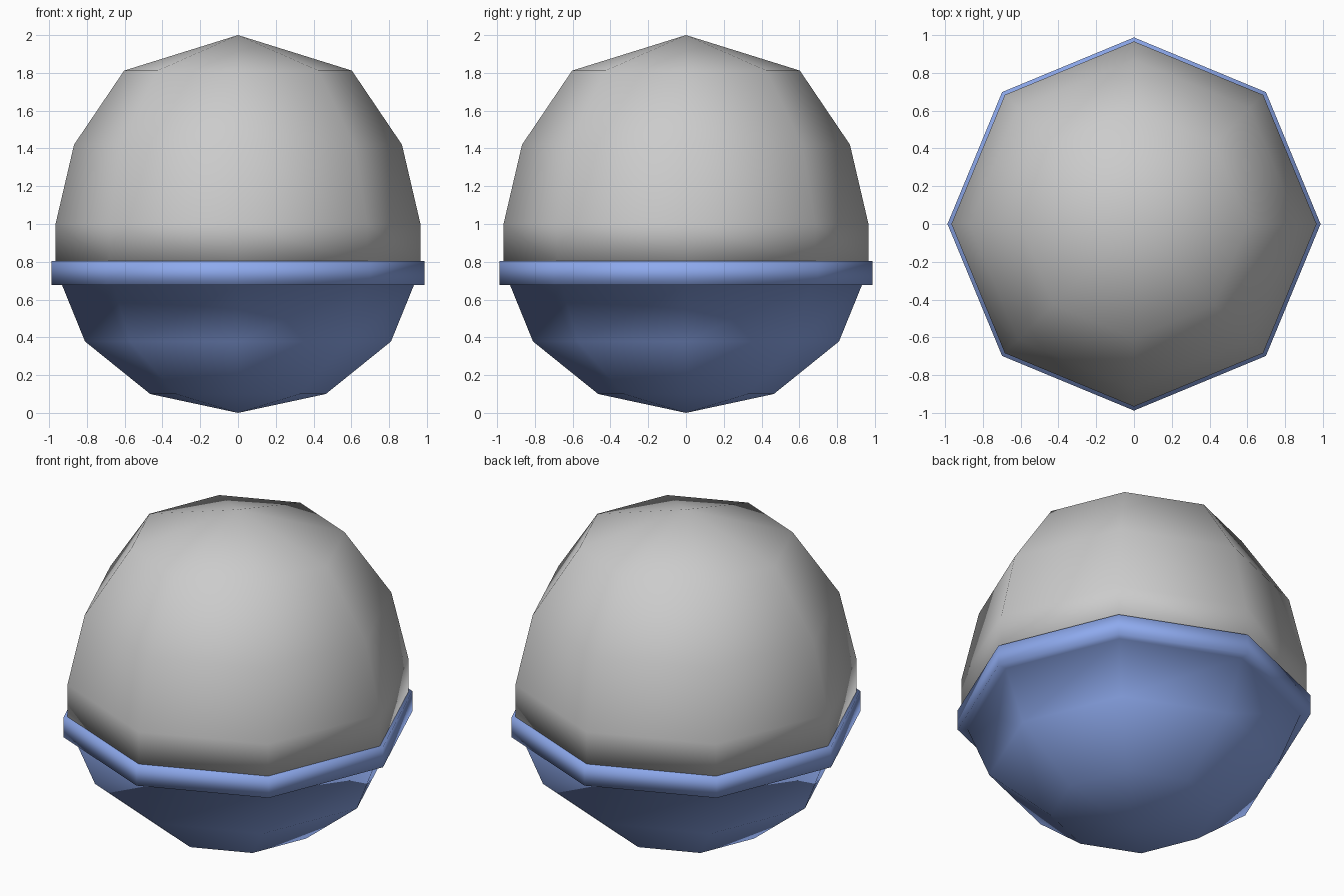
import bpy, bmesh
from math import cos, sin, pi

if "Cube" in bpy.data.objects:
    bpy.data.objects.remove(bpy.data.objects["Cube"])

SIDES = 8


def lathe(name, profile, colour=None):
    """Spin a (radius, z) profile; zero radius makes a pole, an open end is capped."""
    bm = bmesh.new()
    rings = []
    for r, z in profile:
        n = 1 if r == 0 else SIDES
        rings.append([bm.verts.new((r * cos(2 * pi * i / SIDES), r * sin(2 * pi * i / SIDES), z))
                      for i in range(n)])
    for a, b in zip(rings, rings[1:]):
        for i in range(SIDES):
            j = (i + 1) % SIDES
            quad = [a[i % len(a)], a[j % len(a)], b[j % len(b)], b[i % len(b)]]
            bm.faces.new(list(dict.fromkeys(quad)))
    for ring in (rings[0], rings[-1]):
        if len(ring) > 1:
            bm.faces.new(ring)
    bmesh.ops.recalc_face_normals(bm, faces=bm.faces)
    for f in bm.faces:
        f.smooth = True
    me = bpy.data.meshes.new(name)
    bm.to_mesh(me)
    bm.free()
    ob = bpy.data.objects.new(name, me)
    bpy.context.collection.objects.link(ob)
    if colour:
        mat = bpy.data.materials.new(name + "_colour")
        mat.diffuse_color = colour
        mat.use_nodes = True
        mat.node_tree.nodes["Principled BSDF"].inputs["Base Color"].default_value = mat.diffuse_color
        me.materials.append(mat)
    return ob


# Grey upper shell, its flat underside hidden inside the rim
lathe("upper_dome", [(0, 2.0), (0.603, 1.812), (0.868, 1.42), (0.966, 1.0), (0.966, 0.79)])

# Blue bowl with a protruding rim band
lathe("lower_bowl", [(0, 0.0), (0.465, 0.1), (0.81, 0.378), (0.932, 0.678),
                     (0.987, 0.678), (0.987, 0.803)], (0.27, 0.4, 0.85, 1))
